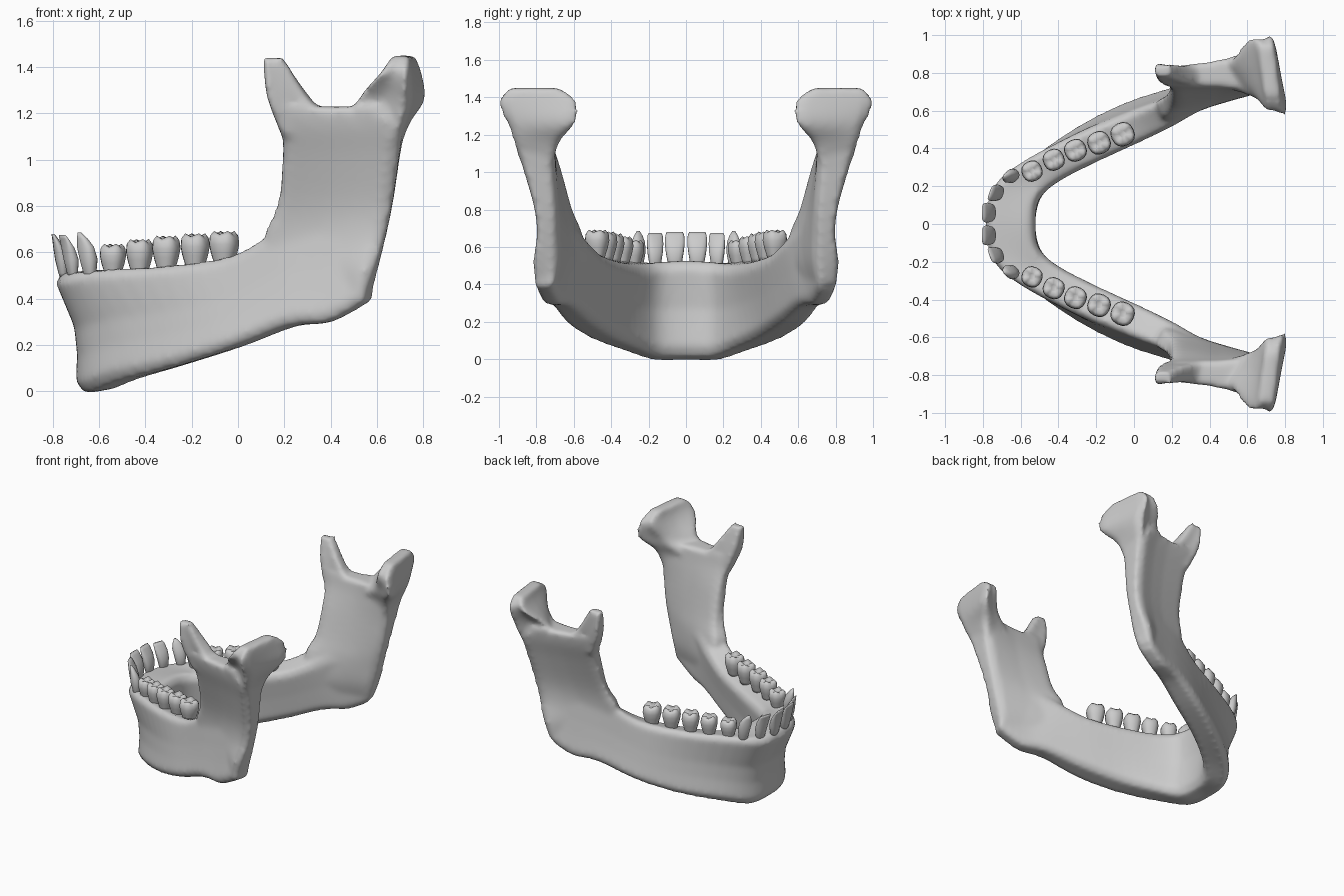
import bpy, bmesh
from math import sin, cos, pi, copysign
from mathutils import Vector

if "Cube" in bpy.data.objects:
    bpy.data.objects.remove(bpy.data.objects["Cube"])


def make_material(name, color):
    mat = bpy.data.materials.new(name)
    mat.use_nodes = True
    mat.diffuse_color = color
    mat.node_tree.nodes["Principled BSDF"].inputs["Base Color"].default_value = color
    return mat


BONE = make_material("bone grey", (0.6, 0.6, 0.6, 1))


def skin(bm, rings):
    """Join rings of points into a closed tube with capped ends."""
    loops = [[bm.verts.new(p) for p in ring] for ring in rings]
    n = len(loops[0])
    for a, b in zip(loops, loops[1:]):
        for i in range(n):
            j = (i + 1) % n
            bm.faces.new((a[i], a[j], b[j], b[i]))
    bm.faces.new(loops[0])
    bm.faces.new(loops[-1])


def curve_through(a, b, c, d, t):
    """Catmull-Rom point between b and c."""
    a, b, c, d = map(Vector, (a, b, c, d))
    return b + (c - a) * t / 2 + (a - b * 2.5 + c * 2 - d / 2) * t ** 2 \
        + ((b - c) * 3 + d - a) * t ** 3 / 2


def refine(stations, steps=4):
    """Add curved in-between stations so that a loft flows smoothly."""
    pad = [stations[0]] + stations + [stations[-1]]
    result = []
    for group in zip(pad, pad[1:], pad[2:], pad[3:]):
        for s in range(steps):
            result.append([curve_through(*pts, s / steps) for pts in zip(*group)])
    return result + [stations[-1]]


def section(corners, pinch):
    """Rounded ring inside four corners, pinched at the outer waist."""
    top_out, top_in, low_in, low_out = [Vector(c) for c in corners]
    uv = [(0, .1), (pinch * .8, .32), (pinch, .55), (0, .92), (.12, 1), (.5, 1), (.88, 1),
          (1, .9), (1 - pinch / 2, .5), (1, .1), (.85, 0), (.5, 0), (.15, 0)]
    return [low_out.lerp(top_out, v).lerp(low_in.lerp(top_in, v), u) for u, v in uv]


def flip(corners):
    return [(x, -y, z) for x, y, z in corners]


def level(z, *pairs):
    return [(x, y, z) for x, y in pairs]


def finish(bm, name):
    bmesh.ops.recalc_face_normals(bm, faces=bm.faces)
    mesh = bpy.data.meshes.new(name)
    bm.to_mesh(mesh)
    bm.free()
    obj = bpy.data.objects.new(name, mesh)
    bpy.context.collection.objects.link(obj)
    mesh.materials.append(BONE)
    mesh.shade_smooth()
    return obj


# Jaw body: corners are outer top, inner top, inner bottom, outer bottom
body = [
    [(-.795, 0, .51), (-.52, 0, .53), (-.52, 0, .02), (-.69, 0, -.01)],
    [(-.765, .18, .51), (-.50, .13, .52), (-.49, .14, .02), (-.66, .18, -.01)],
    [(-.63, .31, .53), (-.40, .22, .50), (-.39, .24, .06), (-.535, .345, .04)],
    [(-.32, .47, .55), (-.2, .32, .51), (-.2, .37, .12), (-.3, .52, .10)],
    [(-.05, .58, .59), (.04, .43, .55), (.05, .49, .20), (-.05, .65, .18)],
    [(.14, .65, .69), (.2, .51, .62), (.27, .59, .28), (.2, .73, .28)],
    [(.32, .7, .75), (.36, .6, .7), (.42, .66, .30), (.38, .78, .30)],
    [(.56, .77, .75), (.6, .69, .7), (.59, .71, .39), (.54, .82, .39)],
]

# Upright branch: corners are front outer, front inner, back inner, back outer
ramus = [
    level(.40, (.3, .68), (.32, .62), (.58, .71), (.53, .82)),
    level(.52, (.18, .66), (.24, .56), (.61, .69), (.58, .835)),
    level(.66, (.1, .65), (.16, .54), (.64, .69), (.63, .815)),
    level(.8, (.16, .69), (.2, .6), (.67, .69), (.66, .825)),
    level(1, (.19, .76), (.2, .66), (.7, .7), (.69, .88)),
    level(1.14, (.19, .81), (.19, .71), (.72, .7), (.7, .925)),
    level(1.23, (.17, .83), (.18, .73), (.68, .71), (.64, .92)),
]
coronoid = [
    level(1.1, (.19, .81), (.19, .71), (.46, .72), (.46, .83)),
    level(1.28, (.12, .85), (.13, .74), (.31, .74), (.29, .84)),
    level(1.44, (.11, .85), (.11, .78), (.19, .78), (.2, .85)),
]
condyle = [
    level(1.06, (.5, .84), (.48, .73), (.71, .7), (.68, .89)),
    level(1.16, (.49, .85), (.5, .71), (.75, .67), (.72, .93)),
    level(1.26, (.5, .87), (.63, .67), (.82, .58), (.74, .97)),
    level(1.38, (.61, .99), (.69, .6), (.8, .58), (.74, 1.01)),
    level(1.45, (.66, .95), (.69, .68), (.77, .68), (.74, .95)),
]

# Mandible: the parts overlap, then fuse into one smooth bone
bm = bmesh.new()
arch = [flip(c) for c in reversed(body[1:])] + body
# The outer waist is hollow at the chin and flattens towards the back
skin(bm, [section(c, max(.03, -.22 * c[0].x)) for c in refine(arch)[:-1]])
for part, pinch in ((ramus, .08), (coronoid, .1), (condyle, .06)):
    stations = refine(part)
    skin(bm, [section(c, pinch) for c in stations])
    skin(bm, [section(flip(c), pinch) for c in stations])
mandible = finish(bm, "mandible")
fuse = mandible.modifiers.new("fuse", 'REMESH')
fuse.mode = 'VOXEL'
fuse.voxel_size = .016
fuse.use_smooth_shade = True
soften = mandible.modifiers.new("soften", 'SMOOTH')
soften.factor = .5
soften.iterations = 9


def tooth(name, base, height, rings, size, angle, lean, cusp, side):
    """Stack squarish rings from root to crown; cusps ripple the biting edge."""
    bm = bmesh.new()
    n = 16
    stack = []
    for t, along, across in rings:
        ring = []
        for i in range(n):
            a = 2 * pi * i / n
            cx, cy = [copysign(abs(f) ** .85, f) for f in (cos(a), sin(a))]
            u, v = cx * along * size[0], cy * across * size[1]
            z = t * height + (cusp * -cos(4 * a) if t > .8 else 0)
            x = base[0] + u * cos(angle) - v * sin(angle) + lean * t * abs(t)
            y = base[1] + u * sin(angle) + v * cos(angle)
            ring.append((x, side * y, base[2] + z))
        stack.append(ring)
    skin(bm, stack)
    return finish(bm, name)


# Rows hold: height fraction, length scale, width scale
MOLAR = [(-.2, .6, .6), (0, .7, .7), (.3, .88, .88), (.6, 1, 1),
         (.85, .95, .95), (1, .7, .7), (.9, .3, .3)]
BLADE = [(-.1, .5, .5), (0, .7, .7), (.35, 1, .9), (.65, .8, 1), (.9, .4, .95), (1, .2, .8)]
FANG = [(-.1, .5, .5), (0, .7, .7), (.35, 1, .95), (.65, .8, 1), (.85, .5, .65), (1, .2, .2)]

molars = [(-.54, .28, .52, .11), (-.425, .34, .53, .12), (-.31, .39, .54, .125),
          (-.185, .43, .55, .125), (-.06, .475, .56, .125)]
for side, word in ((1, "left"), (-1, "right")):
    for k, (x, y, z, h) in enumerate(molars):
        r = .055 + .002 * k
        tooth(f"{word}_molar_{k + 1}", (x, y, z), h, MOLAR, (r, r), .45, 0, .007, side)
    # Front teeth lean outward over the chin
    tooth(f"{word}_central_incisor", (-.755, .06, .51), .17, BLADE, (.03, .053), 0, -.045, 0, side)
    tooth(f"{word}_lateral_incisor", (-.715, .165, .51), .165, BLADE, (.03, .046), -.35, -.045, 0, side)
    tooth(f"{word}_canine", (-.64, .255, .51), .175, FANG, (.034, .042), -.8, -.045, 0, side)
